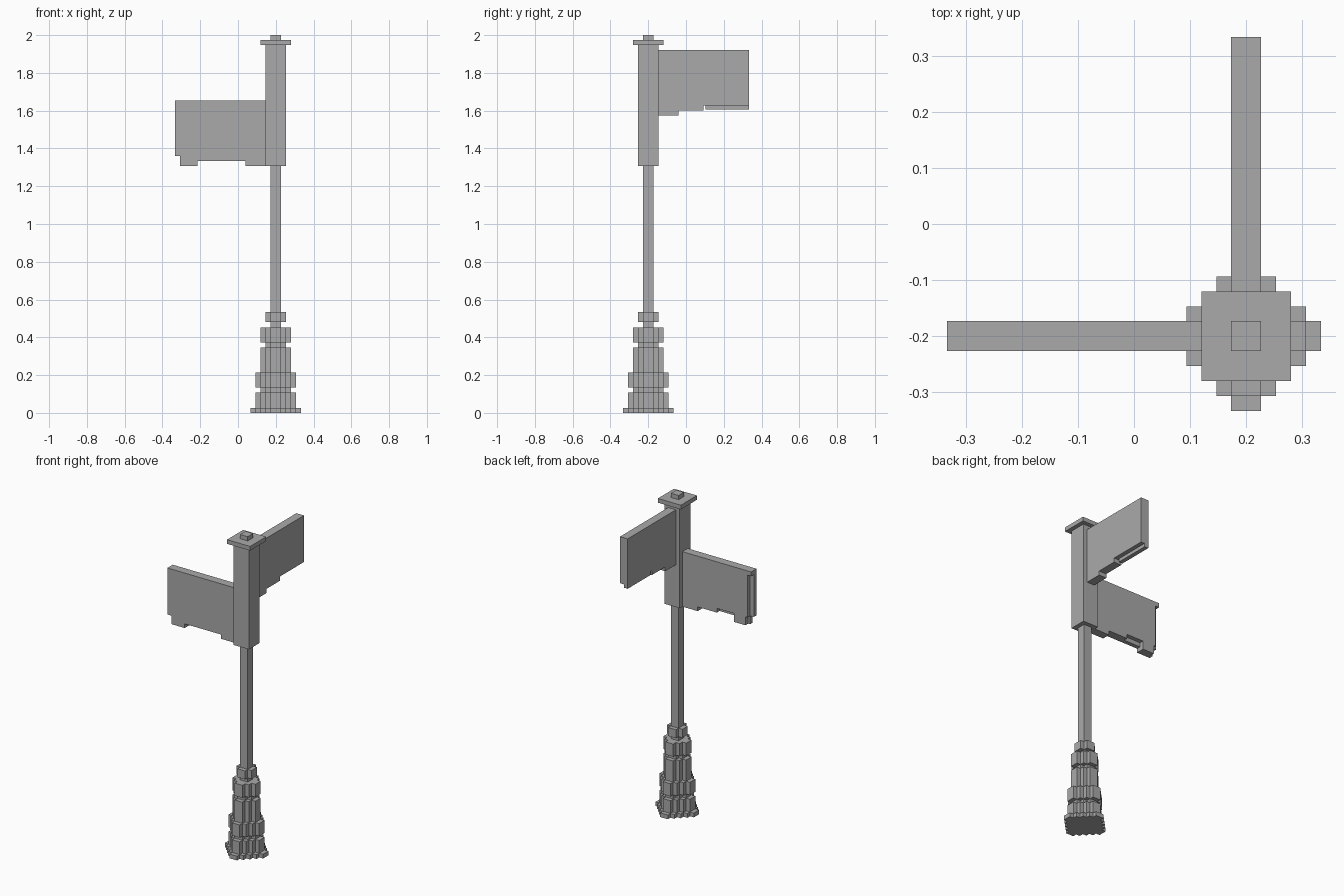
import bpy
import bmesh
from mathutils import Vector

cube = bpy.data.objects.get("Cube")
if cube:
    bpy.data.objects.remove(cube, do_unlink=True)

U = 2 / 75                        # one block
POST = Vector((0.2, -0.2, 0))     # axis of the post

grey = bpy.data.materials.new("plain grey")
grey.use_nodes = True
colour = (0.4, 0.4, 0.4, 1)
grey.diffuse_color = colour
grey.node_tree.nodes["Principled BSDF"].inputs["Base Color"].default_value = colour


def prism(name, outline, place, start, end):
    """Extrude a flat outline between two depths; place maps (a, b, depth) to blocks."""
    bm = bmesh.new()
    face = bm.faces.new([bm.verts.new(POST + U * Vector(place(a, b, start)))
                         for a, b in outline])
    shift = U * (Vector(place(0, 0, end)) - Vector(place(0, 0, start)))
    top = bmesh.ops.extrude_face_region(bm, geom=[face], use_keep_orig=True)
    bmesh.ops.translate(bm, vec=shift,
                        verts=[v for v in top["geom"] if isinstance(v, bmesh.types.BMVert)])
    bmesh.ops.recalc_face_normals(bm, faces=bm.faces)
    mesh = bpy.data.meshes.new(name)
    bm.to_mesh(mesh)
    bm.free()
    mesh.materials.append(grey)
    obj = bpy.data.objects.new(name, mesh)
    bpy.context.collection.objects.link(obj)


def upright(a, b, d):
    return (a, b, d)


def side_panel(a, b, d):
    return (-a, d, b)


def rear_panel(a, b, d):
    return (d, a, b)


def stepped(r):
    """Diamond with block-stepped sides."""
    quarter = []
    for k in range(r, 0, -1):
        quarter.append((k, r + 1 - k))
        if k > 1:
            quarter.append((k - 1, r + 1 - k))
    outline = []
    for _ in range(4):
        outline += quarter
        quarter = [(-y, x) for x, y in quarter]
    return outline


def square(r):
    return [(r, r), (-r, r), (-r, -r), (r, -r)]


# Stepped pedestal and shaft: name, radius, bottom, top
for name, r, low, high in [
        ("base_foot", 5, 0, 1), ("base_plinth", 4, 1, 4),
        ("base_lower_groove", 3, 4, 5), ("base_ring", 4, 5, 8),
        ("base_column", 3, 8, 13), ("base_upper_groove", 2, 13, 14),
        ("base_collar", 3, 14, 17), ("shaft_neck", 1, 17, 18),
        ("shaft_collar", 2, 18, 20), ("shaft", 1, 20, 49)]:
    prism(name, stepped(r), upright, low, high)

# Square head, cap and knob
for name, r, low, high in [("post_head", 2, 49, 73), ("post_cap", 3, 73, 74),
                           ("post_knob", 1, 74, 75)]:
    prism(name, square(r), upright, low, high)

# Lower sign, two layers with a rebate at the back of its outer end
root = [(2, 62), (2, 49), (6, 49), (6, 50)]
prism("side_sign_front", root + [(15.5, 50), (15.5, 49), (19, 49), (19, 51),
                                 (20, 51), (20, 62)], side_panel, -1, 0)
prism("side_sign_back", root + [(11, 50), (11, 51), (15.5, 51), (15.5, 49),
                                (18.5, 49), (18.5, 51), (19, 51), (19, 61),
                                (20, 61), (20, 62)], side_panel, 0, 1)

# Upper sign, two layers with a rebate along its lower edge
root = [(2, 72), (2, 59), (6, 59), (6, 60), (11, 60), (11, 61)]
prism("rear_sign_inner", root + [(11.4, 61), (11.4, 60.2), (20, 60.2), (20, 72)],
      rear_panel, -1, 0)
prism("rear_sign_outer", root + [(20, 61), (20, 72)], rear_panel, 0, 1)
